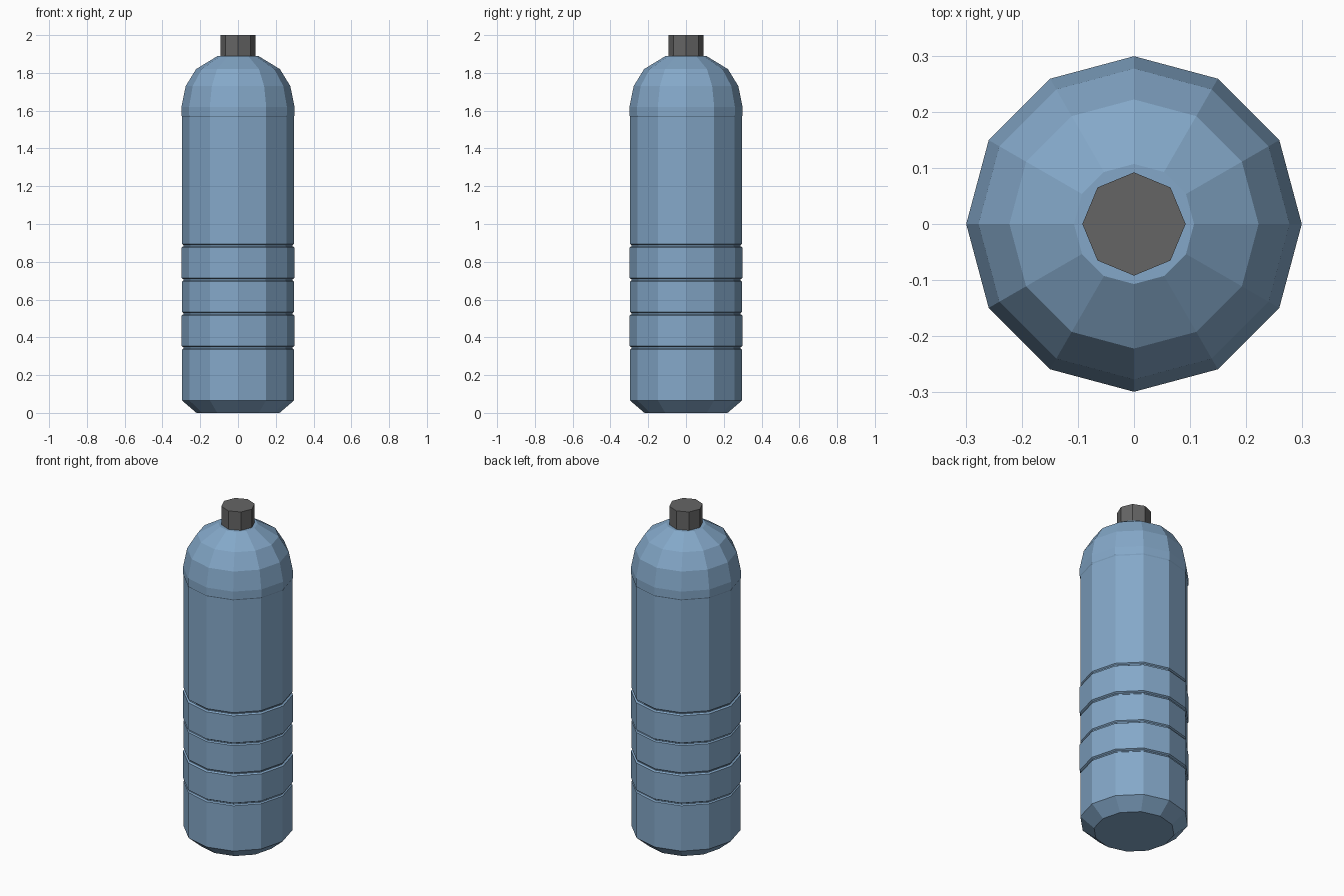
import bpy
import bmesh
from math import cos, sin, tau

if "Cube" in bpy.data.objects:
    bpy.data.objects.remove(bpy.data.objects["Cube"])


def material(name, color):
    mat = bpy.data.materials.new(name)
    mat.diffuse_color = (*color, 1)
    mat.use_nodes = True
    mat.node_tree.nodes["Principled BSDF"].inputs["Base Color"].default_value = mat.diffuse_color
    return mat


def lathe(name, profile, sides, mat):
    """Spin (radius, z) points into a closed, flat-faced solid."""
    bm = bmesh.new()
    rings = [[bm.verts.new((r * cos(tau * i / sides), r * sin(tau * i / sides), z))
              for i in range(sides)] for r, z in profile]
    for low, high in zip(rings, rings[1:]):
        for i in range(sides):
            j = (i + 1) % sides
            bm.faces.new((low[i], low[j], high[j], high[i]))
    bm.faces.new(rings[0][::-1])
    bm.faces.new(rings[-1])
    mesh = bpy.data.meshes.new(name)
    bm.to_mesh(mesh)
    bm.free()
    mesh.materials.append(mat)
    obj = bpy.data.objects.new(name, mesh)
    bpy.context.collection.objects.link(obj)
    return obj


blue = material("blue_plastic", (0.23, 0.39, 0.58))
grey = material("dark_cap", (0.13, 0.13, 0.13))

# Bottle body: chamfered base, four thin grip grooves, rounded shoulder
WALL, BAND, GROOVE = 0.296, 0.299, 0.289
profile = [(0.22, 0.0), (WALL, 0.065)]
levels = [WALL, BAND, WALL, BAND, WALL]
for k, z in enumerate((0.345, 0.525, 0.705, 0.885)):
    profile += [(levels[k], z - 0.009), (GROOVE, z - 0.003),
                (GROOVE, z + 0.003), (levels[k + 1], z + 0.009)]
profile += [(WALL, 1.567), (0.299, 1.573), (0.299, 1.62),
            (0.277, 1.73), (0.222, 1.82), (0.107, 1.89)]
lathe("bottle_body", profile, 12, blue)

# Octagonal screw cap
lathe("bottle_cap", [(0.092, 1.888), (0.092, 2.0)], 8, grey)
